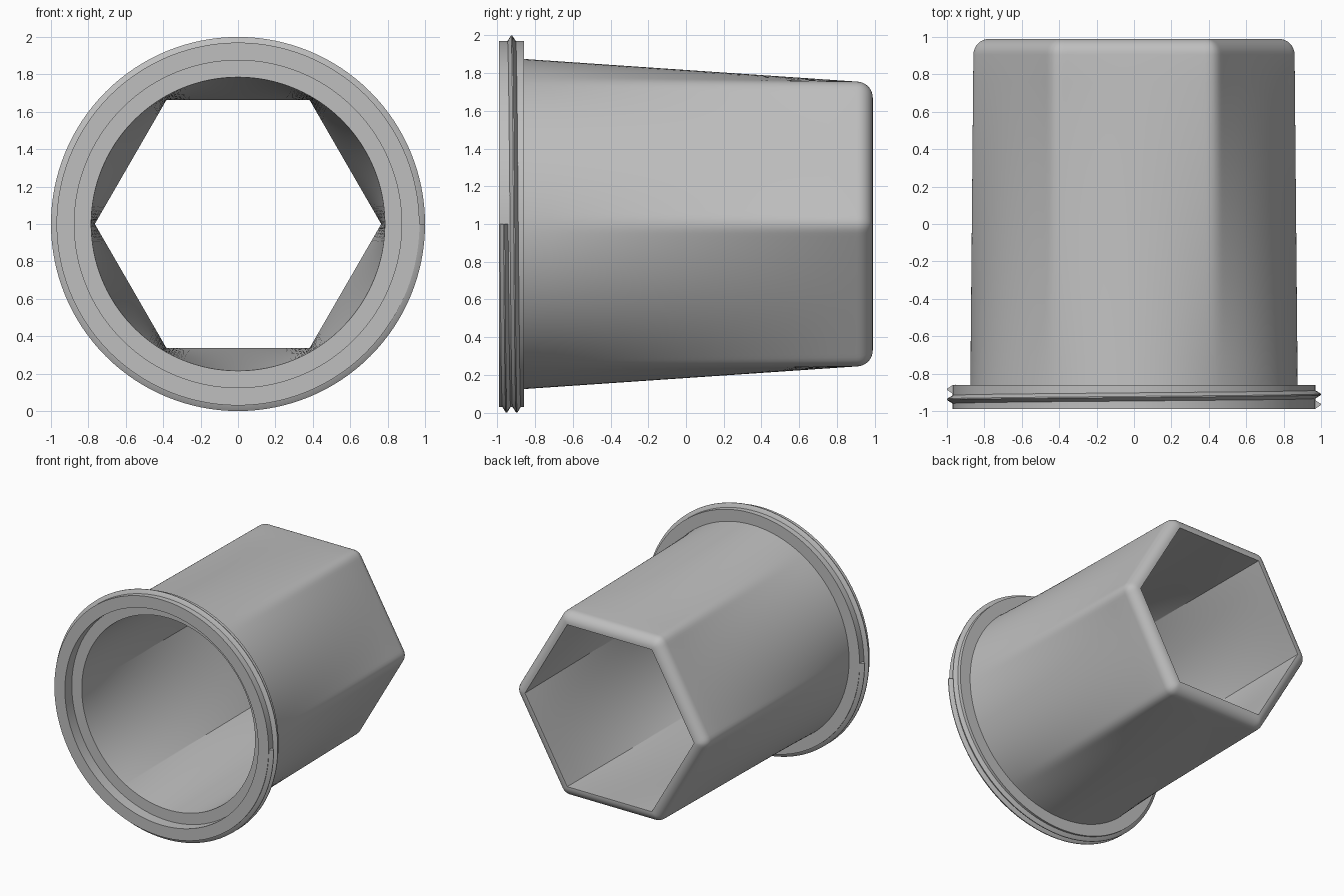
import bpy, bmesh
from math import sin, cos, pi, radians, sqrt, atan2

cube = bpy.data.objects.get("Cube")
if cube:
    bpy.data.objects.remove(cube, do_unlink=True)

grey = bpy.data.materials.new("plain_grey")
grey.use_nodes = True
grey.diffuse_color = (0.52, 0.52, 0.52, 1)
grey.node_tree.nodes["Principled BSDF"].inputs["Base Color"].default_value = (0.52, 0.52, 0.52, 1)

CENTRE = 1.0
STEPS = 16      # samples on each side of a hexagon corner
C30 = cos(radians(30))

# Offsets from a corner, crowded near the corner so its fillet is smooth
offsets = [radians(30) * (1 if k >= 0 else -1) * (abs(k) / STEPS) ** 1.6
           for k in range(-STEPS, STEPS)]
samples = [(s * pi / 3 + a, a) for s in range(6) for a in offsets]


def circle(r):
    return [r] * len(samples)


def hexagon(apothem, fillet=0.0):
    """Radius at each sample of a hexagon with rounded corners."""
    c = (apothem - fillet) / C30
    limit = atan2(fillet * 0.5, c + fillet * C30)
    out = []
    for _, a in samples:
        if fillet > 0 and abs(a) < limit:
            out.append(c * cos(a) + sqrt(max(0, fillet ** 2 - (c * sin(a)) ** 2)))
        else:
            out.append(apothem / cos(radians(30) - abs(a)))
    return out


def blend(a, b, t):
    return [p + (q - p) * t for p, q in zip(a, b)]


def skin(name, loops, close_rows, close_cols):
    """Join rows of points with quads."""
    bm = bmesh.new()
    rows = [[bm.verts.new(p) for p in loop] for loop in loops]
    n, m = len(rows), len(rows[0])
    for i in range(n if close_rows else n - 1):
        for j in range(m if close_cols else m - 1):
            a, b = rows[i], rows[(i + 1) % n]
            k = (j + 1) % m
            bm.faces.new((a[j], a[k], b[k], b[j]))
    if not close_rows:
        bm.faces.new(rows[0])
        bm.faces.new(rows[-1])
    bmesh.ops.recalc_face_normals(bm, faces=bm.faces[:])
    mesh = bpy.data.meshes.new(name)
    bm.to_mesh(mesh)
    bm.free()
    obj = bpy.data.objects.new(name, mesh)
    bpy.context.collection.objects.link(obj)
    mesh.materials.append(grey)
    bpy.ops.object.select_all(action="DESELECT")
    obj.select_set(True)
    bpy.context.view_layer.objects.active = obj
    bpy.ops.object.shade_smooth_by_angle(angle=radians(28))
    return obj


# Sleeve: flange, round-to-hexagon outer wall, rounded rim, inner wall, recess
FRONT, BACK, FLANGE, LEDGE = -0.99, 0.99, -0.86, -0.90
APOTHEM, ROUND, LOFT = 0.755, 0.085, 12
rings = [(FRONT, circle(0.97)), (FLANGE, circle(0.97))]
outer_round, outer_hex = circle(0.875), hexagon(APOTHEM, ROUND)
for i in range(LOFT + 1):
    t = i / LOFT
    rings.append((FLANGE + (BACK - ROUND - FLANGE) * t, blend(outer_round, outer_hex, t)))
for i in range(1, 9):
    a = i * pi / 16
    inset = ROUND * (1 - cos(a))
    rings.append((BACK - ROUND + ROUND * sin(a), hexagon(APOTHEM - inset, ROUND - inset)))
inner_hex, inner_round = hexagon(0.663), circle(0.785)
for i in range(LOFT + 1):
    t = i / LOFT
    rings.append((BACK + (LEDGE - BACK) * t, blend(inner_hex, inner_round, t)))
rings += [(LEDGE, circle(0.875)), (FRONT, circle(0.875))]

skin("hex_sleeve",
     [[(r * cos(s[0]), y, CENTRE + r * sin(s[0])) for r, s in zip(radii, samples)]
      for y, radii in rings], True, True)

# Thread: one and a half turns of a pointed ridge around the flange
PITCH, TURNS, SEGMENTS = 0.054, 1.5, 192
profile = [(0.955, -0.025), (0.97, -0.022), (1.0, -0.003),
           (1.0, 0.003), (0.97, 0.022), (0.955, 0.025)]
helix = []
for i in range(SEGMENTS + 1):
    turn = TURNS * i / SEGMENTS
    a = -2 * pi * turn
    y = -0.965 + PITCH * turn
    helix.append([(r * cos(a), y + d, CENTRE + r * sin(a)) for r, d in profile])
skin("flange_thread", helix, False, True)
